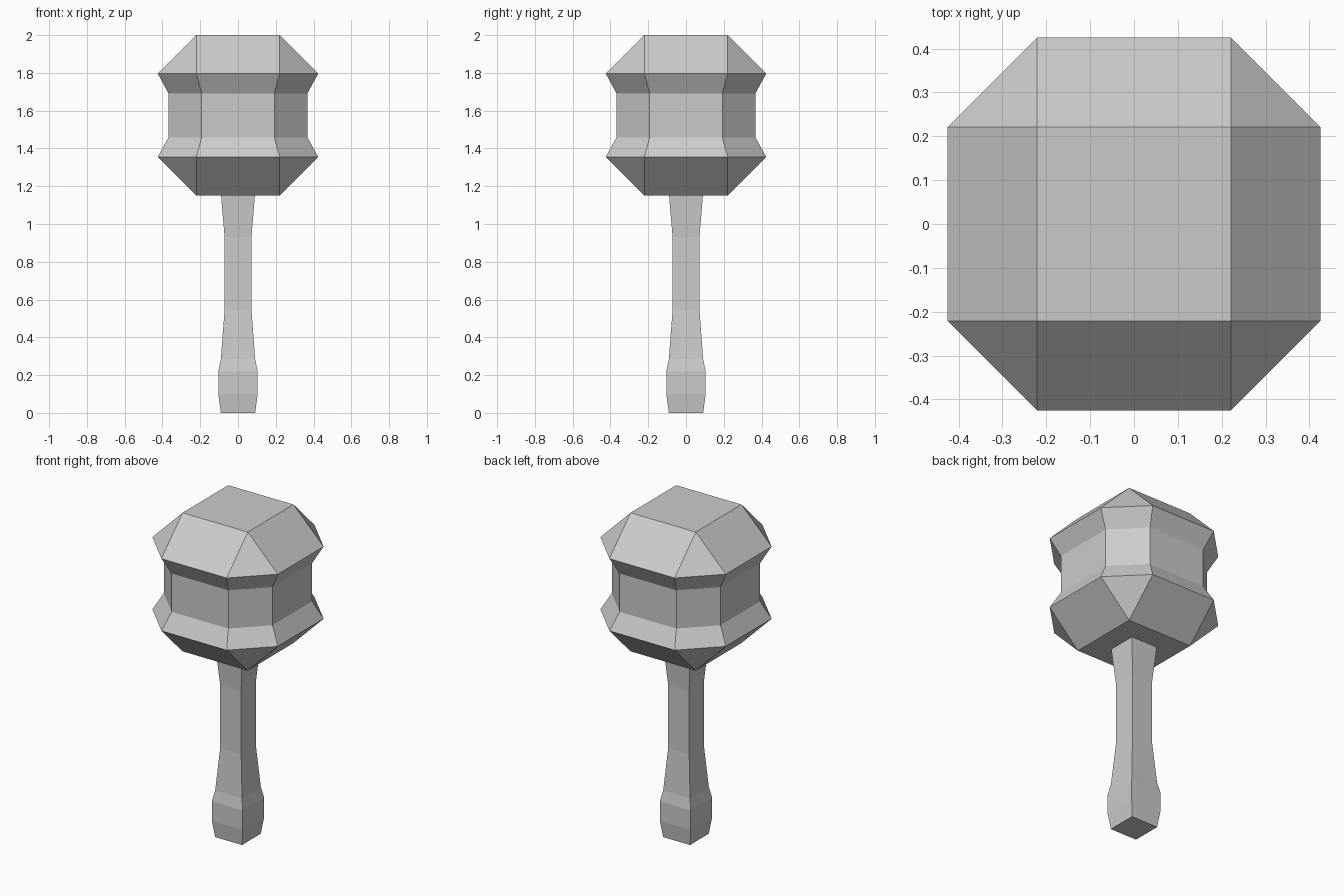
import bpy, bmesh

if "Cube" in bpy.data.objects:
    bpy.data.objects.remove(bpy.data.objects["Cube"])


def loft(name, rings):
    """Skin stacked octagon rings (z, half width, half flat side).
    Where both half sizes match, the octagon collapses to a square."""
    bm = bmesh.new()
    loops = []
    for z, r, a in rings:
        pts = [(r, -a), (r, a), (a, r), (-a, r),
               (-r, a), (-r, -a), (-a, -r), (a, -r)]
        loops.append([bm.verts.new((x, y, z)) for x, y in pts])
    for lo, hi in zip(loops, loops[1:]):
        for i in range(8):
            j = (i + 1) % 8
            bm.faces.new((lo[i], lo[j], hi[j], hi[i]))
    bm.faces.new(loops[0][::-1])
    bm.faces.new(loops[-1])
    bmesh.ops.remove_doubles(bm, verts=bm.verts[:], dist=0.0005)
    bmesh.ops.recalc_face_normals(bm, faces=bm.faces[:])
    mesh = bpy.data.meshes.new(name)
    bm.to_mesh(mesh)
    bm.free()
    obj = bpy.data.objects.new(name, mesh)
    bpy.context.collection.objects.link(obj)
    return obj


# Mallet head: square ends, octagonal rims, narrower waist
loft("hammer_head", [
    (1.152, 0.221, 0.221),
    (1.355, 0.425, 0.221),
    (1.458, 0.368, 0.192),
    (1.692, 0.368, 0.192),
    (1.797, 0.425, 0.221),
    (2.000, 0.221, 0.221),
])

# Square handle with a swollen grip at the bottom, flared into the head
handle_profile = [
    (0.00, 0.091), (0.10, 0.104), (0.22, 0.104), (0.285, 0.091),
    (0.545, 0.071), (0.93, 0.071), (1.156, 0.09),
]
loft("handle", [(z, w, w) for z, w in handle_profile])
